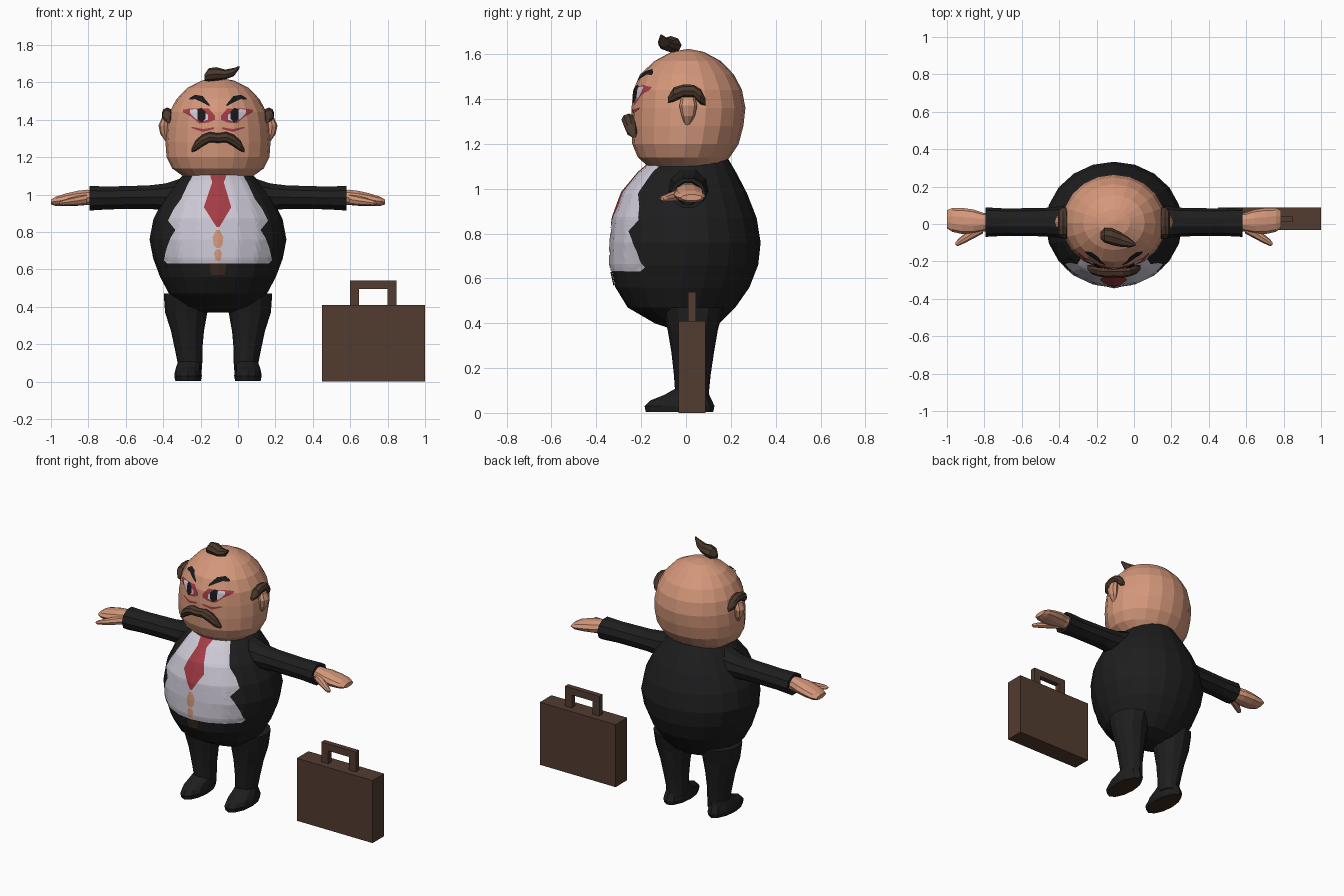
import bpy, bmesh, math
from mathutils import Vector
from mathutils.bvhtree import BVHTree

CX = -0.107  # centre line of the figure


def material(name, r, g, b):
    m = bpy.data.materials.new(name)
    m.diffuse_color = (r, g, b, 1)
    return m


SKIN = material("skin", 0.66, 0.31, 0.195)
SUIT = material("suit black", 0.013, 0.013, 0.014)
WHITE = material("shirt white", 0.62, 0.59, 0.68)
RED = material("tie red", 0.37, 0.045, 0.06)
BROWN = material("leather brown", 0.085, 0.045, 0.03)
HAIR = material("hair brown", 0.07, 0.04, 0.025)
SOLE = material("sole brown", 0.045, 0.025, 0.015)
BLACK = material("eye black", 0.01, 0.01, 0.012)


def finish(name, bm, mats):
    me = bpy.data.meshes.new(name)
    bm.to_mesh(me)
    bm.free()
    for m in mats:
        me.materials.append(m)
    ob = bpy.data.objects.new(name, me)
    bpy.context.collection.objects.link(ob)
    return ob


def loft(name, rings, axis, mats, n=8, side=1, rule=None):
    """Closed tube through rings (x, y, z, a, b); a and b are the radii across the axis."""
    bm = bmesh.new()
    u, v = {"x": ((0, 1, 0), (0, 0, 1)), "y": ((1, 0, 0), (0, 0, 1)),
            "z": ((1, 0, 0), (0, 1, 0))}[axis]
    loops = []
    for x, y, z, a, b in rings:
        loop = []
        for i in range(n):
            t = 2 * math.pi * i / n
            p = Vector((x, y, z)) + Vector(u) * a * math.cos(t) + Vector(v) * b * math.sin(t)
            loop.append(bm.verts.new((CX + side * p.x, p.y, p.z)))
        loops.append(loop)
    for p, q in zip(loops, loops[1:]):
        for i in range(n):
            j = (i + 1) % n
            bm.faces.new((p[i], p[j], q[j], q[i]))
    bm.faces.new(loops[0])
    bm.faces.new(loops[-1])
    bmesh.ops.recalc_face_normals(bm, faces=bm.faces)
    if rule:
        for f in bm.faces:
            f.material_index = rule(f)
    return finish(name, bm, mats)


def profile(rows):
    """Rows (z, half width, front y, back y) to rings."""
    return [(0, (f + b) / 2, z, w, (b - f) / 2) for z, w, f, b in rows]


def decal(name, target, edges, mat, off, side=1, n=14, m=5):
    """Painted shape between two edges (x0, z0, x1, z1), laid on the front of target."""
    src = bmesh.new()
    src.from_mesh(target.data)
    tree = BVHTree.FromBMesh(src)
    bm = bmesh.new()
    rows = []
    for a, b in zip(edges, edges[1:]):
        first = 0 if not rows else 1
        for k in range(first, m + 1):
            e = [p + (q - p) * k / m for p, q in zip(a, b)]
            row = []
            for i in range(n + 1):
                x = CX + side * (e[0] + (e[2] - e[0]) * i / n)
                z = e[1] + (e[3] - e[1]) * i / n
                hit, nor, _, _ = tree.ray_cast(Vector((x, -2, z)), Vector((0, 1, 0)))
                if hit is None:
                    hit, nor, _, _ = tree.find_nearest(Vector((x, -0.1, z)))
                row.append(bm.verts.new(hit + nor * off))
            rows.append(row)
    for p, q in zip(rows, rows[1:]):
        for i in range(n):
            bm.faces.new((p[i], p[i + 1], q[i + 1], q[i]))
    bm.normal_update()
    if sum(f.normal.y for f in bm.faces) > 0:
        bmesh.ops.reverse_faces(bm, faces=bm.faces)
    src.free()
    return finish(name, bm, [mat])


def rows(*r):   # (z, x0, x1)
    return [(a, z, b, z) for z, a, b in r]


def sym(*r):    # (z, half width)
    return [(-w, z, w, z) for z, w in r]


def cols(*c):   # (x, low z, high z)
    return [(x, a, x, b) for x, a, b in c]


def box(name, x0, x1, y0, y1, z0, z1, mat):
    bm = bmesh.new()
    bmesh.ops.create_cube(bm, size=1)
    for v in bm.verts:
        v.co = ((x0 + x1) / 2 + v.co.x * (x1 - x0), (y0 + y1) / 2 + v.co.y * (y1 - y0),
                (z0 + z1) / 2 + v.co.z * (z1 - z0))
    return finish(name, bm, [mat])


# Round jacket body and head
body = loft("jacket_body", profile([
    (1.13, .16, -.14, .19), (1.07, .22, -.21, .225), (.98, .29, -.285, .272),
    (.87, .345, -.325, .315), (.76, .366, -.335, .333), (.66, .347, -.337, .322),
    (.56, .31, -.315, .283), (.47, .262, -.26, .22), (.40, .2, -.14, .15),
    (.37, .1, -.05, .07)]), "z", [SUIT], 20)
head = loft("head", profile([
    (1.10, .19, -.17, .165), (1.14, .245, -.215, .195), (1.20, .275, -.24, .235),
    (1.28, .281, -.245, .256), (1.36, .276, -.243, .265), (1.44, .26, -.235, .25),
    (1.51, .222, -.205, .213), (1.57, .165, -.14, .155), (1.61, .085, -.065, .08),
    (1.622, .01, 0, .02)]), "z", [SKIN], 20)

# Shirt front, tie, belly gap and buckle
decal("shirt_front", body, sym((1.11, .13), (1.05, .16), (.975, .195), (.92, .235), (.86, .265),
      (.81, .225), (.77, .25), (.72, .27), (.65, .288), (.632, .27)), WHITE, .004, n=24)
decal("tie", body, rows((1.11, -.045, .05), (1.06, -.03, .03), (.93, -.075, .07),
      (.825, -.006, .006)), RED, .007)
decal("belly_gap_upper", body, sym((.81, .008), (.77, .028), (.73, .022), (.715, .01)),
      SKIN, .007, n=6)
decal("belly_gap_lower", body, sym((.705, .01), (.685, .02), (.65, .012)), SKIN, .007, n=6)
decal("belt_buckle", body, sym((.63, .042), (.57, .036)), SOLE, .007)

# Moustache and curl of hair
loft("moustache", [(-.142, -.232, 1.235, .012, .008), (-.12, -.243, 1.26, .024, .028),
     (-.085, -.25, 1.288, .03, .032), (-.045, -.255, 1.307, .033, .028),
     (0, -.255, 1.302, .03, .026), (.045, -.255, 1.307, .033, .028),
     (.085, -.25, 1.288, .03, .032), (.12, -.243, 1.26, .024, .028),
     (.142, -.232, 1.235, .012, .008)], "x", [HAIR], 8)
loft("hair_curl", [(-.073, -.062, 1.625, .015, .015), (-.05, -.06, 1.64, .04, .035),
     (-.01, -.068, 1.645, .045, .036), (.04, -.085, 1.642, .038, .026),
     (.085, -.1, 1.655, .025, .022), (.116, -.11, 1.682, .006, .006)], "x", [HAIR], 8)

for s, tag in ((-1, "left"), (1, "right")):
    # Ear and hair tuft
    loft("ear_" + tag, [(.268, .005, 1.28, .01, .01), (.285, .01, 1.325, .024, .03),
         (.29, .01, 1.37, .028, .04), (.28, .01, 1.41, .02, .03)], "z", [SKIN], 8, s)
    loft("hair_tuft_" + tag, [(.265, -.08, 1.395, .012, .012), (.272, -.055, 1.42, .026, .032),
         (.272, -.01, 1.437, .028, .028), (.272, .035, 1.435, .028, .028),
         (.272, .065, 1.41, .026, .034), (.265, .088, 1.385, .012, .014)], "y", [HAIR], 8, s)
    # Painted face
    decal("eye_flush_" + tag, head, cols((.015, 1.40, 1.42), (.05, 1.385, 1.46), (.1, 1.38, 1.457),
          (.14, 1.415, 1.46), (.185, 1.44, 1.452)), RED, .003, s)
    decal("eye_bag_" + tag, head, cols((.02, 1.35, 1.36), (.08, 1.335, 1.35), (.14, 1.355, 1.362)),
          RED, .003, s, n=3)
    decal("eye_white_" + tag, head, cols((.052, 1.40, 1.425), (.085, 1.39, 1.448),
          (.12, 1.405, 1.455), (.147, 1.435, 1.452)), WHITE, .005, s)
    decal("pupil_" + tag, head, cols((.066, 1.405, 1.44), (.085, 1.383, 1.46),
          (.106, 1.40, 1.455)), BLACK, .007, s)
    decal("eyebrow_" + tag, head, cols((.046, 1.47, 1.482), (.08, 1.49, 1.522),
          (.12, 1.508, 1.53), (.15, 1.505, 1.512)), BLACK, .005, s)
    # Sleeve with hollow cuff
    loft("sleeve_" + tag, [(.12, .01, 1.0, .12, .14), (.2, .01, .992, .1, .098),
         (.28, .01, .988, .085, .075), (.37, .01, .986, .076, .066), (.58, .01, .982, .073, .064),
         (.688, .01, .98, .079, .069), (.688, .01, .98, .06, .052), (.66, .01, .98, .055, .05)],
         "x", [SUIT], 10, s)
    # Hand and thumb
    loft("hand_" + tag, [(.65, .01, .982, .045, .042), (.70, .01, .985, .05, .043),
         (.75, .012, .98, .065, .042), (.81, .016, .972, .07, .036),
         (.865, .022, .964, .064, .027), (.893, .025, .96, .048, .014)], "x", [SKIN], 10, s)
    loft("thumb_" + tag, [(.70, -.02, .975, .03, .03), (.75, -.045, .967, .032, .026),
         (.80, -.078, .96, .025, .02), (.835, -.1, .955, .018, .014),
         (.848, -.106, .954, .006, .006)], "x", [SKIN], 8, s)
    # Trouser leg and shoe with brown sole
    loft("leg_" + tag, [(.17, .03, .47, .12, .14), (.17, .03, .37, .113, .112),
         (.163, .03, .27, .088, .095), (.157, .028, .17, .073, .082), (.15, .027, .1, .066, .076),
         (.15, .03, .05, .062, .075)], "z", [SUIT], 12, s)
    loft("shoe_" + tag, [(.16, -.029, .004, .068, .15), (.16, -.029, .03, .074, .156),
         (.16, -.022, .055, .07, .138), (.157, .003, .08, .066, .1), (.153, .025, .11, .058, .07)],
         "z", [SUIT, SOLE], 12, s, rule=lambda f: int(f.normal.z < -.9))

# Briefcase with handle
box("briefcase", .45, 1.0, -.033, .087, 0, .41, BROWN)
for x in (.598, .798):
    box("handle_post", x, x + .05, .01, .044, .405, .50, BROWN)
box("handle_bar", .598, .848, .01, .044, .495, .54, BROWN)
